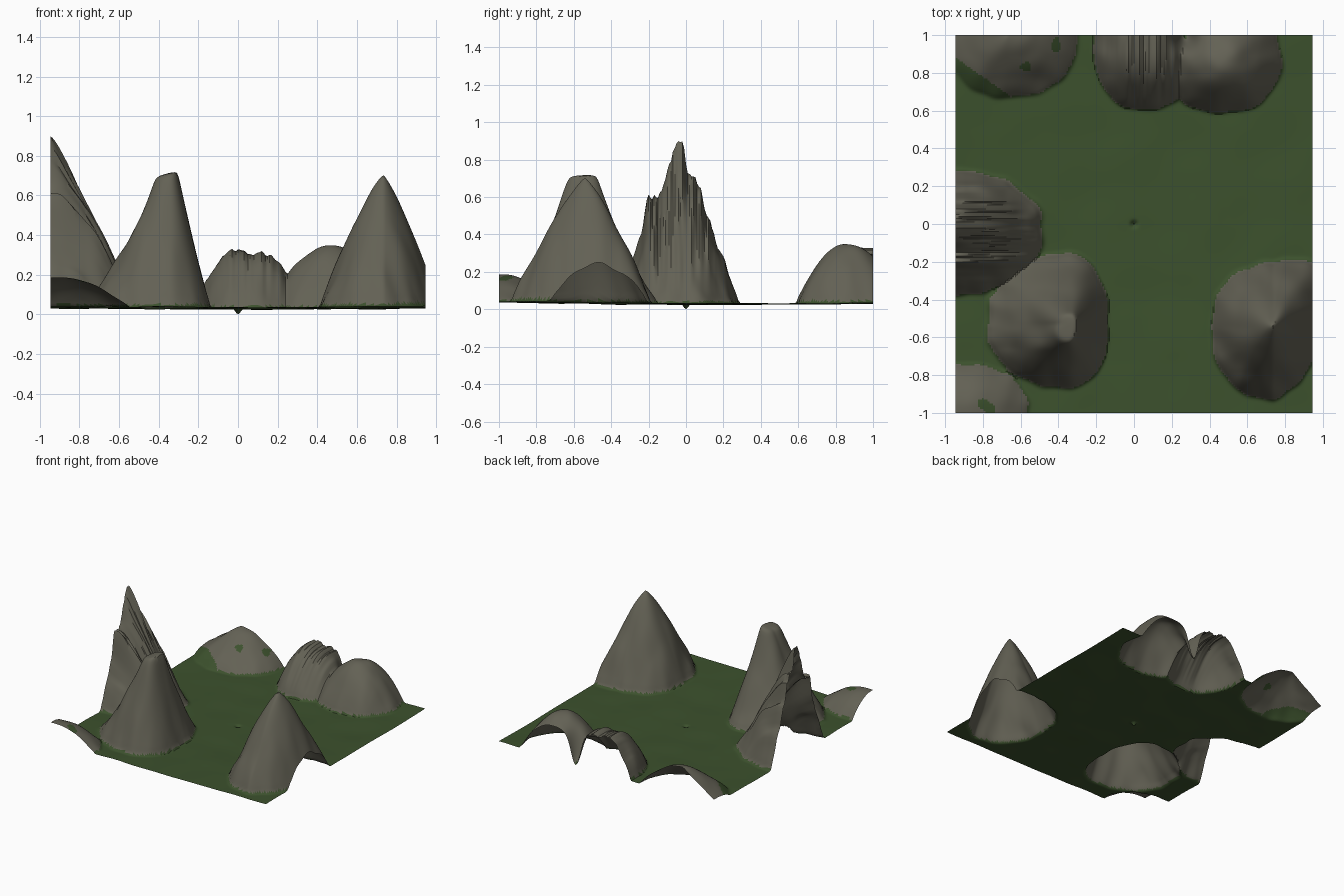
import bpy, bmesh, math
from mathutils import Vector, noise

if "Cube" in bpy.data.objects:
    bpy.data.objects.remove(bpy.data.objects["Cube"])

HX, HY, NX, NY = 0.945, 1.0, 190, 200

# Mountains: centre, height, reach (left, right, front, back), steepness power per direction,
# ripple axis and strength, sideways skew of the centre line, optional blunt top
MOUNTAINS = [
    dict(c=(-0.96, -0.04), h=0.86, r=(0.4, 0.48, 0.34, 0.33), p=(1, 1.0, 1.05, 1.08), ripple='y', amp=0.13, skew=0),
    dict(c=(-0.345, -0.525), h=0.95, r=(0.44, 0.21, 0.35, 0.37), p=(0.6, 0.8, 1.0, 0.65), ripple='', amp=0.03, skew=0, top=0.68),
    dict(c=(0.735, -0.54), h=0.67, r=(0.33, 0.29, 0.40, 0.34), p=(1.3, 1.2, 1.25, 1.25), ripple='', amp=0.01, skew=0.4),
    dict(c=(-0.67, 1.0), h=0.23, r=(0.34, 0.39, 0.34, 0.3), p=(1.0, 1.8, 1.6, 1.3), ripple='', amp=0.03, skew=0),
    dict(c=(0.04, 0.92), h=0.29, r=(0.26, 0.33, 0.32, 0.6), p=(2.6, 2.6, 2.2, 2.0), ripple='x', amp=0.11, skew=0),
    dict(c=(0.48, 0.86), h=0.32, r=(0.33, 0.31, 0.28, 0.34), p=(2.1, 1.7, 1.9, 1.8), ripple='', amp=0.03, skew=0),
    dict(c=(-0.89, -0.97), h=0.145, r=(0.6, 0.34, 0.5, 0.24), p=(2, 1.9, 2, 2), ripple='', amp=0.02, skew=0),
]
# Flat grassy ledges on the hills: x, y, half sizes
LEDGES = [(-0.57, 0.83, 0.05, 0.03), (-0.41, 0.95, 0.03, 0.05), (-0.78, -0.97, 0.05, 0.05)]


def rise(m, x, y):
    """Height of one mountain above the ground at x, y."""
    dx = x - m['c'][0]
    dy = y - m['c'][1] - m['skew'] * max(0, dx)
    i, j = (1 if dx > 0 else 0), (3 if dy > 0 else 2)
    u, v = abs(dx) / m['r'][i], abs(dy) / m['r'][j]
    t = (u ** 2.2 + v ** 2.2) ** (1 / 2.2)
    t *= 1.01 + 0.05 * noise.noise(Vector((x * 9, y * 9, 3)))
    if t >= 1.05:
        return 0.0
    w = u * u / (u * u + v * v + 1e-9)
    p = m['p'][i] * w + m['p'][j] * (1 - w)
    f = 1 - t ** p
    # soft foot where the slope meets the ground
    f = 0.5 * (f + math.sqrt(f * f + 0.0016)) * min(1, (1.05 - t) / 0.1)
    # ripples run straight across the ridge, others get a light unevenness
    if m['ripple'] == 'y':
        n = 0.6 * noise.noise(Vector((y * 20, x * 2, 1))) + 0.8 * noise.noise(Vector((y * 45, x * 4, 5)))
        # side crest, notch beside it, and main crest
        for cy, wid, a in ((-0.2, 0.03, 1.6), (-0.14, 0.025, -0.8), (-0.04, 0.02, 0.5)):
            n += a * math.exp(-((y - cy) / wid) ** 2)
    elif m['ripple'] == 'x':
        n = noise.noise(Vector((x * 14, y * 1.5, 2))) + 0.5 * noise.noise(Vector((x * 45, y * 2, 7)))
    else:
        n = noise.noise(Vector((x * 10, y * 10, 0)))
    h = max(0, m['h'] * f * (1 + m['amp'] * n * min(1, 4 * f)))
    if 'top' in m:      # rounded-off, slightly tilted top
        top = m['top'] + 0.25 * dx
        h = 0.5 * (h + top - math.sqrt((h - top) ** 2 + 0.0012))
    return max(0, h)


def mountain_height(x, y):
    h = max(rise(m, x, y) for m in MOUNTAINS)
    # narrow gully between the two back hills
    g = ((x - 0.27) / 0.06) ** 2 + ((y - 1.0) / 0.07) ** 2
    return h * (1 - math.exp(-g * 1.5))


def ground_height(x, y):
    z = 0.027 + 0.012 * (x * x + y * y) / 2 - 0.004 * y
    z += 0.006 * noise.noise(Vector((x * 4, y * 4, 9)))
    return max(0, z - 0.03 * math.exp(-(x * x + y * y) / 0.0002))   # small pit in the middle


def flat_material(name, rgb):
    m = bpy.data.materials.new(name)
    m.diffuse_color = (*rgb, 1)
    m.use_nodes = True
    m.node_tree.nodes["Principled BSDF"].inputs["Base Color"].default_value = m.diffuse_color
    return m


# Terrain sheet
bm = bmesh.new()
rows = []
for j in range(NY + 1):
    y = -HY + 2 * HY * j / NY
    row = []
    for i in range(NX + 1):
        x = -HX + 2 * HX * i / NX
        row.append(bm.verts.new((x, y, ground_height(x, y) + mountain_height(x, y))))
    rows.append(row)
for a, b in zip(rows, rows[1:]):
    for i in range(NX):
        f = bm.faces.new((a[i], a[i + 1], b[i + 1], b[i]))
        c = f.calc_center_median()
        # rock on the mountains, grass elsewhere and on the ledges
        ragged = 0.004 * noise.noise(c * 25)
        rock = mountain_height(c.x, c.y) > 0.012 + ragged
        # grass edge runs diagonally in the back left corner
        if c.x < -0.65 and c.y > 0.5:
            rock = c.y > 0.88 - 0.7 * (c.x + 0.945)
        for lx, ly, sx, sy in LEDGES:
            q = ((c.x - lx) / sx) ** 2 + ((c.y - ly) / sy) ** 2
            if q < 0.6 + 1.2 * noise.noise(c * 18):
                rock = False
        f.material_index = int(rock)
mesh = bpy.data.meshes.new("terrain")
bm.to_mesh(mesh)
bm.free()
mesh.materials.append(flat_material("grass green", (0.045, 0.082, 0.026)))
mesh.materials.append(flat_material("rock grey", (0.125, 0.12, 0.09)))
terrain = bpy.data.objects.new("terrain", mesh)
bpy.context.collection.objects.link(terrain)
bpy.context.view_layer.objects.active = terrain
terrain.select_set(True)
bpy.ops.object.shade_smooth_by_angle(angle=math.radians(35))
